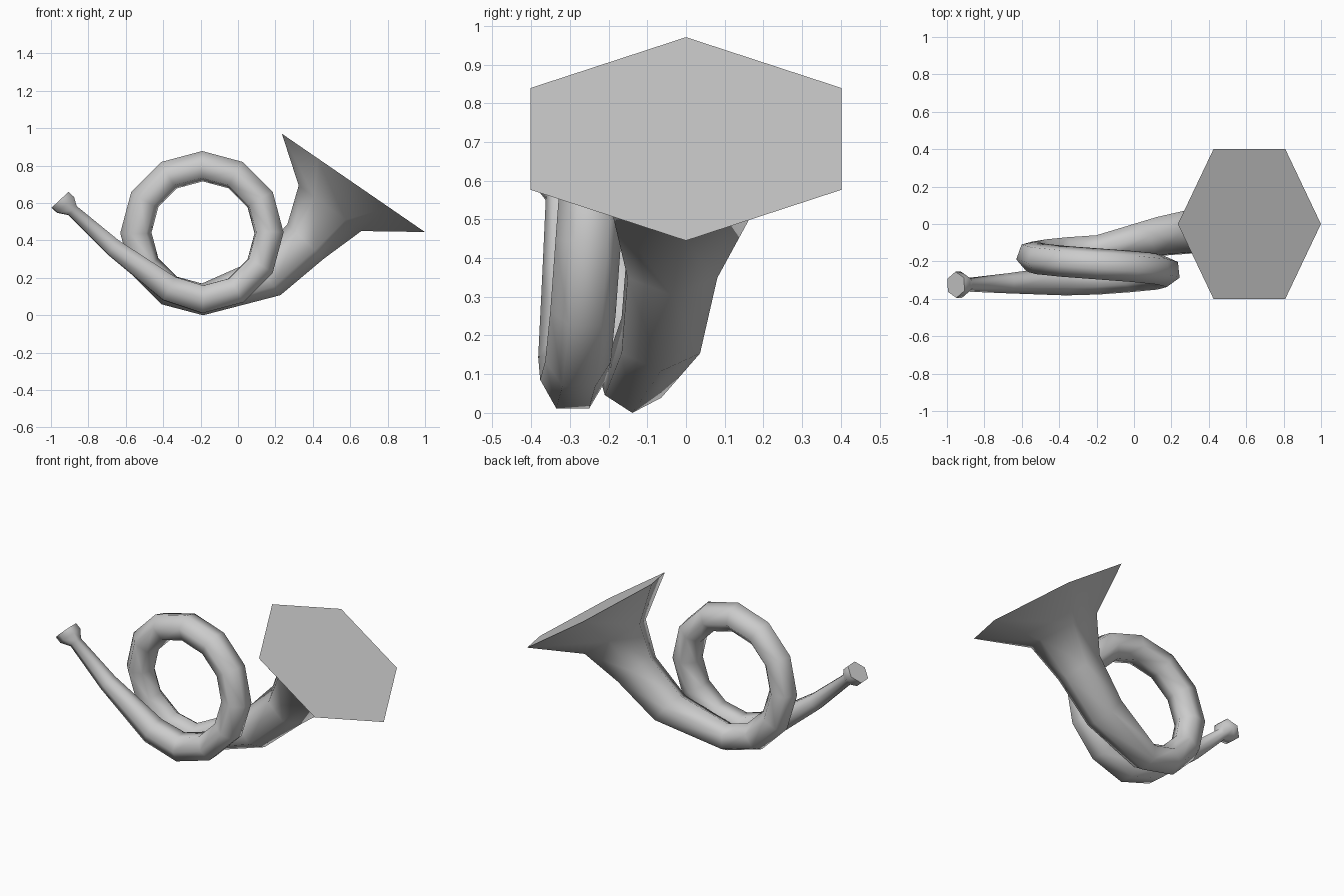
import bpy, bmesh
from math import sin, cos, pi, radians
from mathutils import Vector

if "Cube" in bpy.data.objects:
    bpy.data.objects.remove(bpy.data.objects["Cube"])

SIDES = 6
V = Vector

# Stations: (centre, radius, optional tangent angle in the x-z plane)
# Mouthpiece and lead pipe
st = [(V((-0.952, -0.325, 0.622)), 0.070, -47),
      (V((-0.922, -0.325, 0.595)), 0.070, -47),
      (V((-0.885, -0.325, 0.565)), 0.037, -43),
      (V((-0.67, -0.317, 0.37)), 0.054, None),
      (V((-0.37, -0.302, 0.148)), 0.080, None)]
# One helical turn of the tube
for i in range(13):
    a = radians(-90 + 30 * i)
    st.append((V((-0.19 + 0.356 * cos(a), -0.292 + 0.157 * i / 12, 0.446 + 0.356 * sin(a))),
               0.085, None))
# Flaring bell
st += [(V((0.155, -0.065, 0.205)), 0.117, 38),
       (V((0.362, -0.035, 0.40)), 0.134, 47),
       (V((0.492, -0.01, 0.577)), 0.207, 54),
       (V((0.617, 0, 0.713)), 0.464, 55.5)]

pts = [s[0] for s in st]


def tangent(i):
    if st[i][2] is not None:
        a = radians(st[i][2])
        return V((cos(a), 0, sin(a)))
    return ((pts[i] - pts[i - 1]).normalized() + (pts[i + 1] - pts[i]).normalized()).normalized()


# Sweep the hexagon from the bell back to the mouthpiece with minimum twist
bm = bmesh.new()
rings = []
prev, u = None, None
for i in reversed(range(len(st))):
    t = tangent(i)
    if u is None:
        u = t.cross(V((0, 1, 0))).normalized()
    else:
        u = prev.rotation_difference(t) @ u
    w = t.cross(u)
    prev = t
    c, r, _ = st[i]
    rings.append([bm.verts.new(c + r * (cos(2 * pi * k / SIDES) * u + sin(2 * pi * k / SIDES) * w))
                  for k in range(SIDES)])
for a, b in zip(rings, rings[1:]):
    for k in range(SIDES):
        n = (k + 1) % SIDES
        bm.faces.new((a[k], a[n], b[n], b[k]))
# Flat caps on the bell mouth and mouthpiece
bm.faces.new(rings[0])
bm.faces.new(rings[-1])
bmesh.ops.recalc_face_normals(bm, faces=bm.faces)

# Stand on z = 0
low = min(v.co.z for v in bm.verts)
bmesh.ops.translate(bm, verts=bm.verts, vec=(0, 0, -low))

mesh = bpy.data.meshes.new("horn_tube")
bm.to_mesh(mesh)
bm.free()
horn = bpy.data.objects.new("horn_tube", mesh)
bpy.context.collection.objects.link(horn)
bpy.context.view_layer.objects.active = horn
horn.select_set(True)
bpy.ops.object.shade_smooth_by_angle(angle=radians(75))
